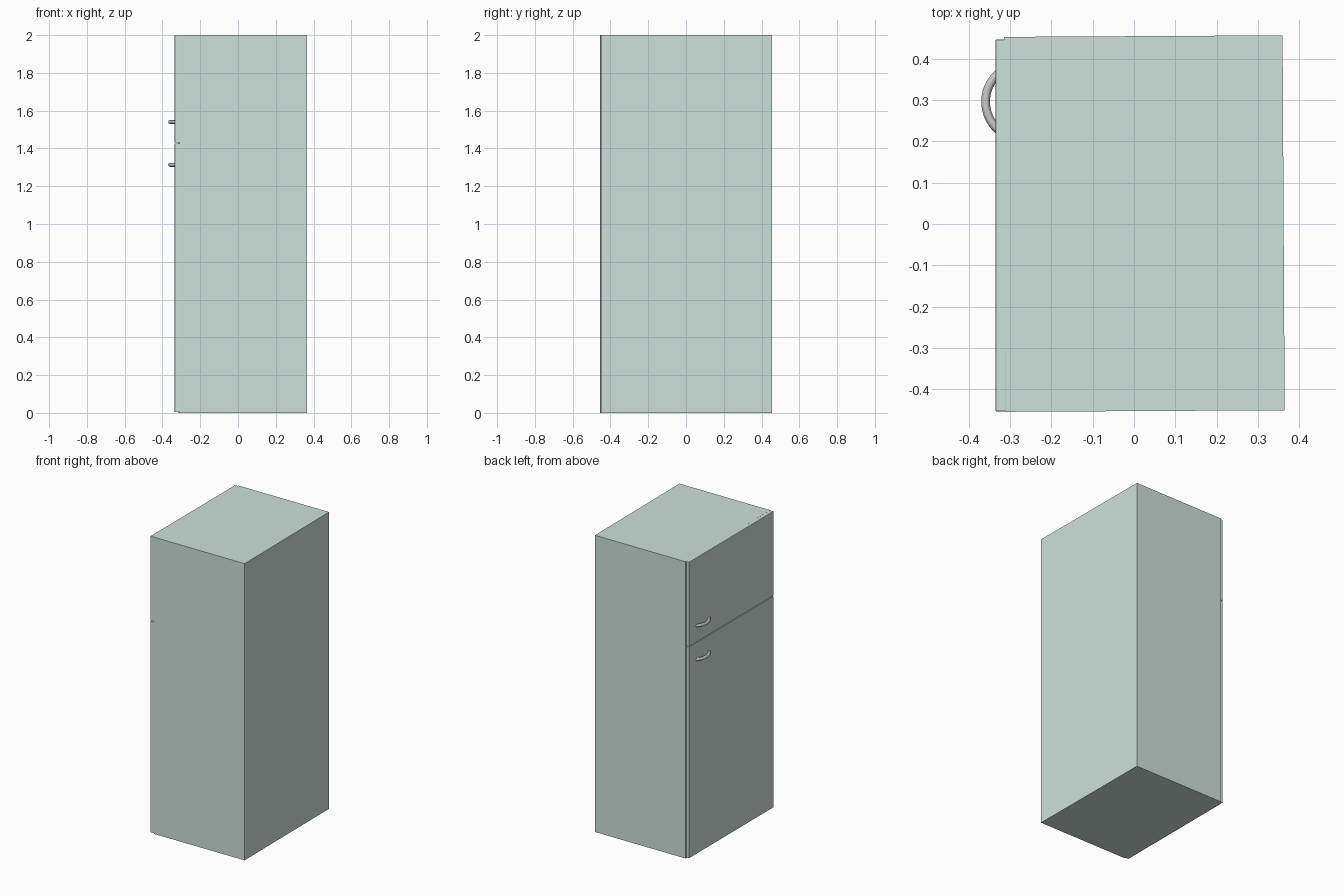
import bpy, math

if "Cube" in bpy.data.objects:
    bpy.data.objects.remove(bpy.data.objects["Cube"])

paint = bpy.data.materials.new("pale_green")
paint.diffuse_color = (0.62, 0.75, 0.71, 1)
paint.use_nodes = True
paint.node_tree.nodes["Principled BSDF"].inputs["Base Color"].default_value = paint.diffuse_color


def box(name, x, y, z, turn=0.0, bevel=0.0):
    """Box from (min, max) ranges, optionally turned about z."""
    ranges = (x, y, z)
    bpy.ops.mesh.primitive_cube_add(
        size=1, location=[(a + b) / 2 for a, b in ranges], rotation=(0, 0, turn))
    ob = bpy.context.object
    ob.name = name
    ob.scale = [b - a for a, b in ranges]
    bpy.ops.object.transform_apply(location=False, rotation=False, scale=True)
    if bevel:
        mod = ob.modifiers.new("soft_edge", 'BEVEL')
        mod.width, mod.segments = bevel, 2
    ob.data.materials.append(paint)
    return ob


def handle(name, z):
    """Round bar bent to an arc whose ends sink into the door."""
    cx, cy, radius, half, n = -0.268, 0.296, 0.091, math.radians(51), 20
    curve = bpy.data.curves.new(name, 'CURVE')
    curve.dimensions = '3D'
    curve.bevel_depth, curve.bevel_resolution = 0.0105, 4
    curve.use_fill_caps = True
    path = curve.splines.new('POLY')
    path.points.add(n)
    for i, p in enumerate(path.points):
        a = -half + 2 * half * i / n
        p.co = (cx - radius * math.cos(a), cy + radius * math.sin(a), z, 1)
    path.use_smooth = True
    ob = bpy.data.objects.new(name, curve)
    bpy.context.collection.objects.link(ob)
    # Turn the bar into a smooth mesh
    bpy.ops.object.select_all(action='DESELECT')
    ob.select_set(True)
    bpy.context.view_layer.objects.active = ob
    bpy.ops.object.convert(target='MESH')
    bpy.ops.object.shade_smooth_by_angle()


# Cabinet, standing very slightly askew behind its doors
box("cabinet", (-0.312, 0.362), (-0.4525, 0.4545), (0, 2), turn=math.radians(0.32))

# Upper and lower doors with a thin seam
door_x, door_y = (-0.335, -0.309), (-0.4535, 0.446)
box("lower_door", door_x, door_y, (0.004, 1.4265), bevel=0.002)
box("upper_door", door_x, door_y, (1.4305, 2.0), bevel=0.002)

# Bent bar handles
handle("upper_handle", 1.54)
handle("lower_handle", 1.313)
